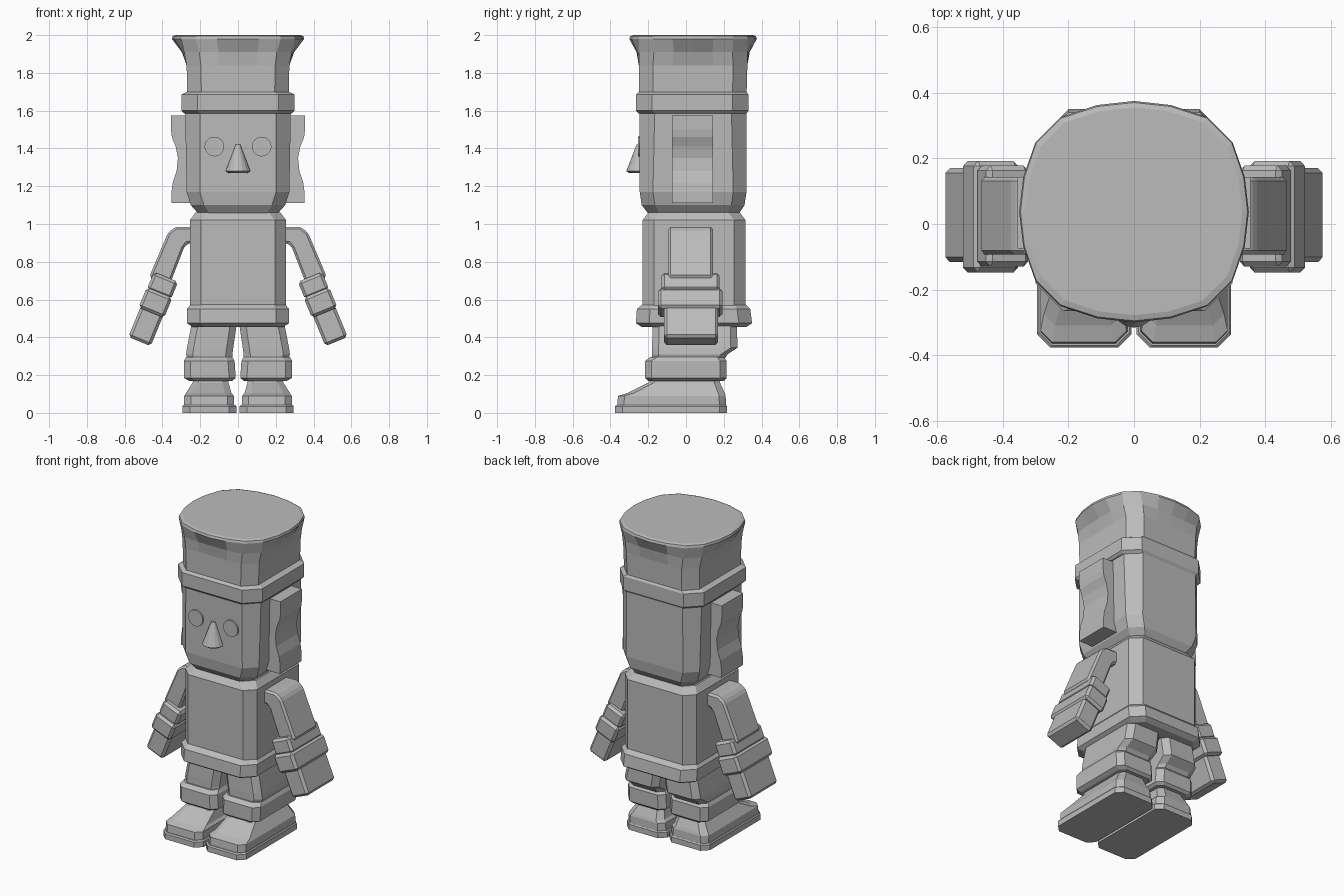
import bpy, bmesh, math
from mathutils import Vector, Matrix

if "Cube" in bpy.data.objects:
    bpy.data.objects.remove(bpy.data.objects["Cube"])

grey = bpy.data.materials.new("plain grey")
grey.diffuse_color = (0.5, 0.5, 0.5, 1)
grey.use_nodes = True
grey.node_tree.nodes["Principled BSDF"].inputs["Base Color"].default_value = grey.diffuse_color


def finish(name, bm, bevel=0.0):
    bmesh.ops.recalc_face_normals(bm, faces=bm.faces)
    me = bpy.data.meshes.new(name)
    bm.to_mesh(me)
    bm.free()
    me.materials.append(grey)
    ob = bpy.data.objects.new(name, me)
    bpy.context.collection.objects.link(ob)
    if bevel:
        mod = ob.modifiers.new("bevel", 'BEVEL')
        mod.width = bevel
        mod.segments = 1
        mod.limit_method = 'ANGLE'
    return ob


def ring(x0, x1, y0, y1, c, bulge=0.0):
    """Rectangle with cut corners; sides may bow outward."""
    corners = [((x0 + c, y0), (x1 - c, y0), (0, -1)), ((x1, y0 + c), (x1, y1 - c), (1, 0)),
               ((x1 - c, y1), (x0 + c, y1), (0, 1)), ((x0, y1 - c), (x0, y0 + c), (-1, 0))]
    pts = []
    for a, b, n in corners:
        for t in ((0, .25, .5, .75, 1) if bulge is not None else (0, 1)):
            k = (bulge or 0) * (1 - (2 * t - 1) ** 2)
            pts.append((a[0] + (b[0] - a[0]) * t + n[0] * k, a[1] + (b[1] - a[1]) * t + n[1] * k))
    return pts


def loft(name, rings):
    """Each ring is z, x0, x1, y0, y1, corner cut, side bulge."""
    bm = bmesh.new()
    loops = [[bm.verts.new((x, y, r[0])) for x, y in ring(*r[1:])] for r in rings]
    for a, b in zip(loops, loops[1:]):
        for i in range(len(a)):
            j = (i + 1) % len(a)
            bm.faces.new((a[i], a[j], b[j], b[i]))
    bm.faces.new(loops[0])
    bm.faces.new(loops[-1])
    return finish(name, bm)


def block(name, rows):
    """Symmetric loft: z, half width, y0, y1, cut, bulge."""
    return loft(name, [(z, -w, w, a, b, c, k) for z, w, a, b, c, k in rows])


def slab(name, profile, y0, y1, s, bevel):
    """XZ outline extruded along y, mirrored by s."""
    bm = bmesh.new()
    f = bm.faces.new([bm.verts.new((x * s, y0, z)) for x, z in profile])
    g = bmesh.ops.extrude_face_region(bm, geom=[f])
    bmesh.ops.translate(bm, vec=(0, y1 - y0, 0),
                        verts=[v for v in g["geom"] if isinstance(v, bmesh.types.BMVert)])
    return finish(name, bm, bevel)


# Torso and hem
block("torso", [(0.50, .255, -.23, .315, .06, None), (1.02, .255, -.23, .315, .06, None),
                (1.06, .225, -.20, .285, .06, None)])
block("hem", [(0.455, .24, -.235, .32, .06, None), (0.475, .27, -.265, .35, .07, None),
              (0.55, .27, -.26, .34, .07, None), (0.575, .25, -.23, .315, .06, None)])

# Head
block("head", [(1.055, .21, -.20, .28, .06, None), (1.10, .25, -.235, .31, .07, None),
               (1.17, .272, -.245, .32, .07, None), (1.62, .28, -.245, .32, .08, None)])

# Hat: band and flared crown
block("hat_band", [(1.585, .285, -.25, .32, .085, None), (1.60, .30, -.265, .33, .085, None),
                   (1.685, .30, -.265, .33, .085, None), (1.70, .27, -.25, .32, .08, None)])
block("hat_crown", [(1.66, .268, -.25, .32, .075, 0), (1.84, .272, -.25, .325, .075, 0),
                    (1.91, .285, -.25, .325, .08, .012), (1.98, .30, -.25, .325, .075, .05),
                    (1.995, .298, -.247, .322, .075, .048), (2.0, .285, -.233, .31, .075, .045)])

# Nose: blunt cone set into the face
bm = bmesh.new()
bmesh.ops.create_cone(bm, cap_ends=True, segments=16, radius1=.066, radius2=.012, depth=.14,
                      matrix=Matrix.Translation((0, -.25, 1.35)))
bmesh.ops.create_cone(bm, cap_ends=True, segments=16, radius1=.05, radius2=.066, depth=.012,
                      matrix=Matrix.Translation((0, -.25, 1.275)))
finish("nose", bm)

for side, s in (("right", 1), ("left", -1)):
    # Eye disc
    bm = bmesh.new()
    bmesh.ops.create_cone(bm, cap_ends=True, segments=24, radius1=.052, radius2=.052, depth=.02,
                          matrix=Matrix.Translation((.125 * s, -.245, 1.41))
                          @ Matrix.Rotation(math.pi / 2, 4, 'X'))
    finish(side + "_eye", bm)

    # Wavy side hair
    slab(side + "_side_hair",
         [(.24, 1.11), (.352, 1.11), (.352, 1.17), (.345, 1.22), (.325, 1.28), (.318, 1.35),
          (.33, 1.41), (.35, 1.46), (.355, 1.50), (.355, 1.575), (.24, 1.575)], -.075, .143, s, 0)

    # Sleeve with bent shoulder
    slab(side + "_sleeve",
         [(.23, .985), (.33, .985), (.37, .955), (.47, .72), (.365, .67), (.288, .87),
          (.27, .895), (.23, .90)], -.093, .143, s, .012)

    # Cuffs and mitten along the arm direction
    d, n = Vector((.38, -.925)), Vector((.925, .38))
    start = Vector((.381, .72))
    for part, a, b, w, y0, y1 in (("upper_cuff", 0, .10, .069, -.13, .178),
                                  ("lower_cuff", .09, .205, .073, -.148, .192),
                                  ("mitten", .19, .37, .064, -.116, .17)):
        prof = [start + d * t + n * u for t, u in ((a, -w), (a, w), (b, w), (b, -w))]
        slab(side + "_" + part, prof, y0, y1, s, .015)

    # Trouser leg, trouser cuff, shoe and sole
    def leg(name, rows):
        loft(side + "_" + name, [(z, min(a * s, b * s), max(a * s, b * s), y0, y1, c, None)
                                 for z, a, b, y0, y1, c in rows])
    leg("trouser_leg", [(.28, .03, .265, -.18, .20, .035), (.31, .03, .275, -.18, .22, .035),
                        (.345, .025, .27, -.18, .272, .035), (.50, .002, .24, -.175, .27, .035)])
    leg("trouser_cuff", [(.17, .03, .26, -.20, .20, .03), (.185, .012, .285, -.217, .215, .035),
                         (.275, .018, .287, -.217, .215, .035), (.295, .03, .275, -.19, .20, .035)])
    leg("shoe", [(.03, .02, .285, -.365, .212, .035), (.09, .022, .285, -.36, .21, .035),
                 (.105, .035, .275, -.31, .205, .035), (.16, .05, .24, -.20, .18, .03),
                 (.20, .05, .235, -.17, .17, .03)])
    leg("sole", [(0, .008, .295, -.377, .217, .04), (.035, .008, .295, -.377, .217, .04),
                 (.042, .014, .29, -.37, .212, .04)])
